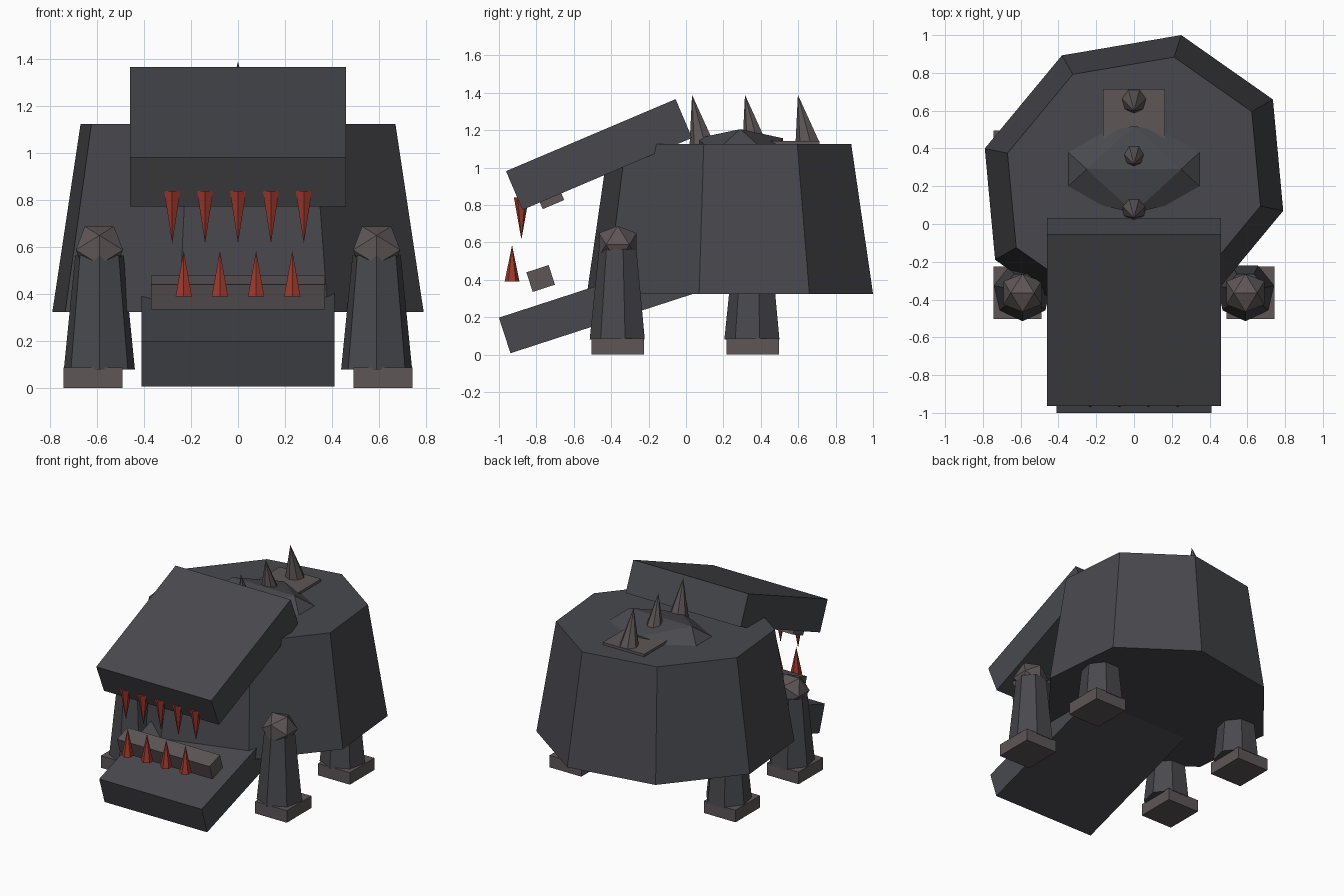
import bpy, bmesh
from math import sin, cos, pi, radians
from mathutils import Matrix, Vector

if "Cube" in bpy.data.objects:
    bpy.data.objects.remove(bpy.data.objects["Cube"])


def material(name, rgb):
    m = bpy.data.materials.new(name)
    m.diffuse_color = (*rgb, 1)
    m.use_nodes = True
    m.node_tree.nodes["Principled BSDF"].inputs["Base Color"].default_value = m.diffuse_color
    return m


HIDE = material("dark_hide", (0.065, 0.066, 0.075))
HORN = material("horn", (0.11, 0.092, 0.095))
RED = material("red_teeth", (0.35, 0.04, 0.025))


def finish(name, bm, mat, loc=(0, 0, 0), tilt=0):
    bmesh.ops.recalc_face_normals(bm, faces=bm.faces)
    me = bpy.data.meshes.new(name)
    bm.to_mesh(me)
    bm.free()
    me.materials.append(mat)
    ob = bpy.data.objects.new(name, me)
    ob.location = loc
    ob.rotation_euler.x = radians(tilt)
    bpy.context.collection.objects.link(ob)
    return ob


def box(name, size, loc, mat, tilt=0):
    bm = bmesh.new()
    bmesh.ops.create_cube(bm, size=1)
    bmesh.ops.scale(bm, vec=size, verts=bm.verts)
    return finish(name, bm, mat, loc, tilt)


def frustum(name, ax_a, ax_b, top, height, loc, mat, tilt=0, sides=7):
    """Tapered prism with base at loc; ax_a and ax_b span its base ellipse."""
    bm = bmesh.new()
    ang = [2 * pi * i / sides for i in range(sides)]
    ring = [Vector(ax_a) * cos(t) + Vector(ax_b) * sin(t) for t in ang]
    lo = [bm.verts.new((p.x, p.y, 0)) for p in ring]
    bm.faces.new(lo)
    if top == 0:
        hi = [bm.verts.new((0, 0, height))] * sides
    else:
        hi = [bm.verts.new((p.x * top, p.y * top, height)) for p in ring]
        bm.faces.new(hi)
    for i in range(sides):
        j = (i + 1) % sides
        bm.faces.new((lo[i], lo[j], hi[i]) if top == 0 else (lo[i], lo[j], hi[j], hi[i]))
    return finish(name, bm, mat, loc, tilt)


def cone(name, r, top, height, loc, mat, tilt=0, sides=7):
    return frustum(name, (0, -r), (r, 0), top, height, loc, mat, tilt, sides)


def icosahedron(name, radii, loc, mat):
    """Twenty-sided ball with an edge along x on top."""
    bm = bmesh.new()
    a, b = 0.5257, 0.8507
    for s in (-1, 1):
        for t in (-1, 1):
            for p in ((s * a, 0, t * b), (0, s * b, t * a), (s * b, t * a, 0)):
                bm.verts.new([p[i] * radii[i] for i in range(3)])
    bmesh.ops.convex_hull(bm, input=bm.verts)
    return finish(name, bm, mat, loc)


# Eight-sided tapered body, slightly skewed
frustum("body", (0.25, 0.765), (0.79, -0.165), 0.848, 0.80, (0, 0.235, 0.325), HIDE, sides=8)
icosahedron("back_hump", (0.475, 0.27, 0.15), (0, 0.29, 1.078), HIDE)

# Jaws and gums
box("upper_jaw", (0.92, 0.985, 0.225), (0, -0.465, 1.07), HIDE, 23)
box("lower_jaw", (0.82, 1.05, 0.20), (0, -0.47, 0.265), HIDE, 18)
box("upper_gum", (0.80, 0.125, 0.11), (0, -0.73, 0.853), HORN, 23)
box("lower_gum", (0.74, 0.125, 0.11), (0, -0.777, 0.407), HORN, 18)

# Teeth
for i in range(5):
    cone("upper_tooth", 0.04, 0, 0.225, (0.14 * (i - 2), -0.88, 0.84), RED, 180, 6)
for i in range(4):
    cone("lower_tooth", 0.04, 0, 0.195, (0.154 * (i - 1.5), -0.93, 0.39), RED, 0, 6)

# Back plate and leaning spikes
box("back_plate", (0.33, 0.265, 0.03), (0, 0.582, 1.128), HORN)
for y in (0.087, 0.37, 0.653):
    cone("back_spike", 0.07, 0, 0.275, (0, y, 1.12), HORN, 11.5)

# Legs, feet and front shoulder knobs
for s in (-1, 1):
    for part, y in (("front", -0.36), ("rear", 0.36)):
        cone(part + "_leg", 0.155, 0.68, 0.485, (s * 0.59, y, 0.08), HIDE)
        box(part + "_foot", (0.253, 0.28, 0.087), (s * 0.617, y - 0.004, 0.0435), HORN)
    icosahedron("shoulder_knob", (0.118, 0.118, 0.118), (s * 0.59, -0.365, 0.588), HORN)
